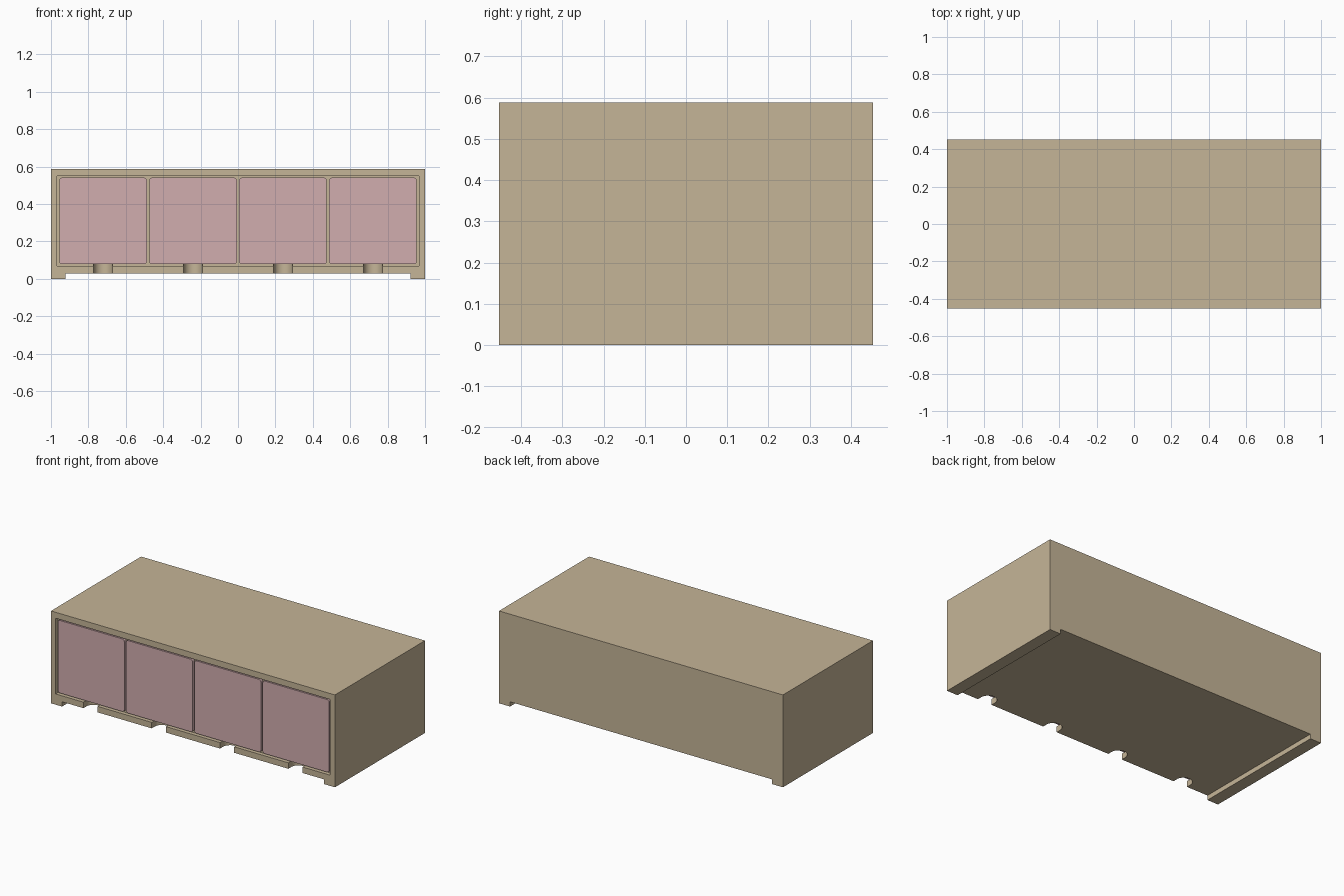
import bpy, bmesh, math

if "Cube" in bpy.data.objects:
    bpy.data.objects.remove(bpy.data.objects["Cube"])

W, D, H = 2.0, 0.906, 0.588
FRONT = -D / 2
RECESS = 0.025


def material(name, rgb):
    m = bpy.data.materials.new(name)
    m.diffuse_color = (*rgb, 1)
    m.use_nodes = True
    m.node_tree.nodes["Principled BSDF"].inputs["Base Color"].default_value = m.diffuse_color
    return m


def prism(name, points, axis, start, end, mat=None):
    """Extrude a 2D profile: axis 'Y' takes (x, z) points, axis 'Z' takes (x, y)."""
    bm = bmesh.new()
    place = (lambda a, b: (a, start, b)) if axis == 'Y' else (lambda a, b: (a, b, start))
    face = bm.faces.new([bm.verts.new(place(a, b)) for a, b in points])
    out = bmesh.ops.extrude_face_region(bm, geom=[face])
    verts = [v for v in out['geom'] if isinstance(v, bmesh.types.BMVert)]
    offset = (0, end - start, 0) if axis == 'Y' else (0, 0, end - start)
    bmesh.ops.translate(bm, verts=verts, vec=offset)
    bmesh.ops.recalc_face_normals(bm, faces=bm.faces)
    mesh = bpy.data.meshes.new(name)
    bm.to_mesh(mesh)
    bm.free()
    ob = bpy.data.objects.new(name, mesh)
    bpy.context.collection.objects.link(ob)
    if mat:
        mesh.materials.append(mat)
    return ob


def cut(target, cutter):
    mod = target.modifiers.new("cut", 'BOOLEAN')
    mod.operation = 'DIFFERENCE'
    mod.solver = 'EXACT'
    mod.object = cutter
    bpy.context.view_layer.objects.active = target
    bpy.ops.object.modifier_apply(modifier=mod.name)
    bpy.data.objects.remove(cutter, do_unlink=True)


def rounded_rect(x0, x1, z0, z1, r, steps=4):
    pts = []
    for cx, cz, a0 in ((x1 - r, z1 - r, 0), (x0 + r, z1 - r, 90),
                       (x0 + r, z0 + r, 180), (x1 - r, z0 + r, 270)):
        for i in range(steps + 1):
            a = math.radians(a0 + 90 * i / steps)
            pts.append((cx + r * math.cos(a), cz + r * math.sin(a)))
    return pts


wood = material("oak", (0.56, 0.46, 0.31))
pink = material("pink_front", (0.64, 0.42, 0.43))

# cabinet body with side runners
half = W / 2
body = prism("cabinet_body",
             [(-half, 0), (-0.922, 0), (-0.922, 0.03), (0.922, 0.03),
              (0.922, 0), (half, 0), (half, H), (-half, H)],
             'Y', FRONT, -FRONT, wood)

# shallow front opening
cut(body, prism("opening_cutter",
                [(-0.967, 0.068), (0.967, 0.068), (0.967, 0.55), (-0.967, 0.55)],
                'Y', FRONT - 0.1, FRONT + RECESS))

pitch = 0.481
for i in range(4):
    cx = (i - 1.5) * pitch
    # finger notch in the bottom rail
    r, straight = 0.05, 0.03
    arc = [(cx + r * math.cos(math.pi * k / 24),
            FRONT + straight + r * math.sin(math.pi * k / 24)) for k in range(25)]
    cut(body, prism("notch_cutter", [(cx - r, FRONT - 0.1), (cx + r, FRONT - 0.1)] + arc,
                    'Z', -0.1, 0.1))
    # drawer front
    prism(f"drawer_front_{i + 1}",
          rounded_rect(cx - 0.234, cx + 0.234, 0.079, 0.541, 0.014),
          'Y', FRONT + 0.005, FRONT + RECESS, pink)

# smooth notch walls, crisp edges
bpy.ops.object.select_all(action='DESELECT')
for ob in bpy.context.scene.objects:
    ob.select_set(True)
bpy.context.view_layer.objects.active = body
bpy.ops.object.shade_smooth_by_angle(angle=math.radians(30))
